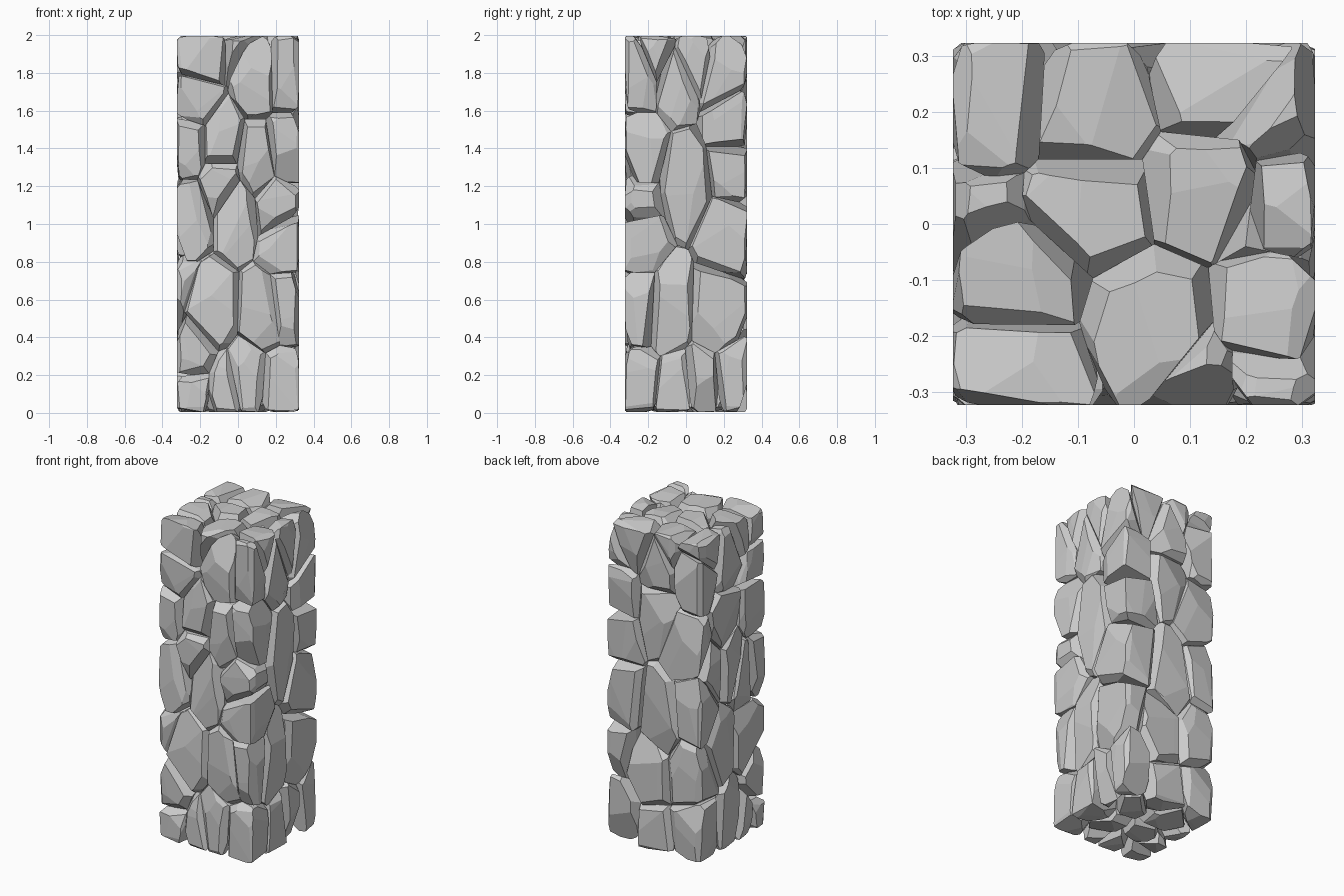
import bpy, bmesh, random
from mathutils import Vector

if "Cube" in bpy.data.objects:
    bpy.data.objects.remove(bpy.data.objects["Cube"])

random.seed(11)
HALF, LOW, HIGH = 0.323, 0.006, 1.995      # pillar extents
IN, SQ = 0.075, 0.6                        # seed depth, stone tallness

# Stone centres on each side, as (across, up)
front = [(.11, 1.79), (-.2, 1.88), (-.22, 1.66), (-.26, 1.42), (.3, 1.8), (-.1, 1.42),
         (.11, 1.32), (.29, 1.38), (.2, 1.1), (-.01, 1.05), (-.1, 1.22), (-.26, 1.05),
         (.24, .9), (-.14, .56), (.14, .54), (-.24, .1), (-.07, .09), (.05, .16), (.22, .13)]
right = [(-.06, 1.79), (.19, 1.82), (.0, 1.22), (.26, 1.52), (.28, 1.3), (-.27, 1.02),
         (-.21, .93), (.22, .95), (-.1, .56), (.17, .54), (-.28, .58), (.09, .12),
         (-.05, .08), (.25, .16), (-.2, .17)]
back = [(.2, 1.78), (0, 1.75), (-.24, 1.78), (.2, 1.38), (-.2, 1.3), (.0, 1.5), (.2, .97),
        (-.04, .87), (-.25, .95), (.22, .55), (.05, .45), (-.22, .5), (.2, .14), (.02, .1), (-.26, .18)]
left = [(-.22, 1.8), (.02, 1.78), (-.2, 1.45), (.05, 1.42), (.0, 1.12), (-.14, 1.0), (.16, 1.15),
        (.1, .68), (-.16, .65), (-.25, .3), (.0, .18), (.2, .15), (-.15, .1)]
top = [(-.2, -.1), (.03, -.17), (.13, .06), (.15, .25), (-.08, .2), (-.25, .21), (.25, -.15),
       (.29, .04), (-.08, .03)]
bottom = [(-.14, -.1), (.1, -.14), (.14, .12), (-.12, .13)]

D = HALF - IN


def clamp(v):
    return max(-D, min(D, v))


wanted = [(clamp(a), -D, z) for a, z in front] + [(D, clamp(a), z) for a, z in right]
wanted += [(clamp(a), D, z) for a, z in back] + [(-D, clamp(a), z) for a, z in left]
wanted += [(x, y, HIGH - .08) for x, y in top] + [(x, y, .07) for x, y in bottom]

# Squashed space gives tall stones; drop seeds that crowd each other
seeds = []
for x, y, z in wanted:
    p = Vector((x, y, z * SQ))
    if all((p - q).length > .085 for q in seeds):
        seeds.append(p)


def slice_off(bm, co, no):
    """Remove everything on the normal's side of a plane and cap the cut."""
    sides = [(v.co - co).dot(no) for v in bm.verts]
    if not sides or max(sides) < 1e-5 or min(sides) > -1e-3:
        return
    bmesh.ops.bisect_plane(bm, geom=bm.verts[:] + bm.edges[:] + bm.faces[:], dist=1e-6,
                           plane_co=co, plane_no=no, clear_outer=True)
    rim = [e for e in bm.edges if e.is_boundary]
    if rim:
        bmesh.ops.holes_fill(bm, edges=rim, sides=0)


def is_outer(f):
    n, c = f.normal, f.calc_center_median()
    near = (abs(abs(c.x) - HALF), abs(abs(c.y) - HALF), min(abs(c.z - LOW), abs(c.z - HIGH)))
    return any(abs(n[i]) > .999 and near[i] < 1e-4 for i in range(3))


def inward(edge, face):
    """Direction across a face away from one of its edges, and the face's reach."""
    a, b = (v.co for v in edge.verts)
    u = face.normal.cross(b - a).normalized()
    if (face.calc_center_median() - a).dot(u) < 0:
        u = -u
    return u, max((v.co - a).dot(u) for v in face.verts)


def rough_planes(bm):
    """Uneven chamfers, knocked-off corners and slight tilts for exposed faces."""
    planes = []
    outer = {f for f in bm.faces if is_outer(f)}
    for e in bm.edges:
        faces = sorted(e.link_faces, key=lambda f: f not in outer)
        if len(faces) != 2 or faces[0] not in outer or e.calc_length() < .012:
            continue
        (u, ru), (v, rv) = inward(e, faces[0]), inward(e, faces[1])
        a, b = (w.co.copy() for w in e.verts)
        if faces[1] in outer:
            w1, w2, d = (random.uniform(.004, .035) for _ in range(3))
        else:
            w1, w2 = random.uniform(.006, .05), random.uniform(.006, .05)
            d = random.uniform(.025, .06)
            if abs(faces[0].normal.z) > .9:
                d *= 1.4
        w1, w2, d = min(w1, ru * .3), min(w2, ru * .3), min(d, rv * .5)
        p = a + u * w1
        no = (b + u * w2 - p).cross(a + v * d - p).normalized()
        if (a - p).dot(no) < 0:
            no = -no
        planes.append((p, no))
    for f in outer:
        c = f.calc_center_median()
        flat = abs(f.normal.z) > .9
        tilt = .2 if flat else .11
        no = f.normal + Vector([random.uniform(-tilt, tilt) for _ in range(3)])
        planes.append((c + f.normal * (-.001 if flat else .002), no.normalized()))
        # long sloping facet across one corner of the stone
        corner = random.choice(f.verts[:]).co
        out = (corner - c).normalized()
        planes.append((c.lerp(corner, random.uniform(.15, .5)),
                       (f.normal + out * random.uniform(.2, .45)).normalized()))
    return planes


# Stones: one cell of the pillar around each seed, then roughly dressed
for i, p in enumerate(seeds):
    bm = bmesh.new()
    bmesh.ops.create_cube(bm, size=1)
    for v in bm.verts:
        v.co = Vector((v.co.x * 2 * HALF, v.co.y * 2 * HALF, LOW + (v.co.z + .5) * (HIGH - LOW)))
    for q in sorted(seeds, key=lambda s: (s - p).length)[1:]:
        m, n = (p + q) / 2, q - p
        slice_off(bm, Vector((m.x, m.y, m.z / SQ)), Vector((n.x, n.y, n.z * SQ)).normalized())
    bmesh.ops.remove_doubles(bm, verts=bm.verts[:], dist=1e-4)
    bmesh.ops.recalc_face_normals(bm, faces=bm.faces[:])
    bm.normal_update()
    for co, no in rough_planes(bm):
        slice_off(bm, co, no)
    bmesh.ops.recalc_face_normals(bm, faces=bm.faces[:])
    mesh = bpy.data.meshes.new(f"stone_{i + 1:02d}")
    bm.to_mesh(mesh)
    bm.free()
    bpy.context.collection.objects.link(bpy.data.objects.new(mesh.name, mesh))
